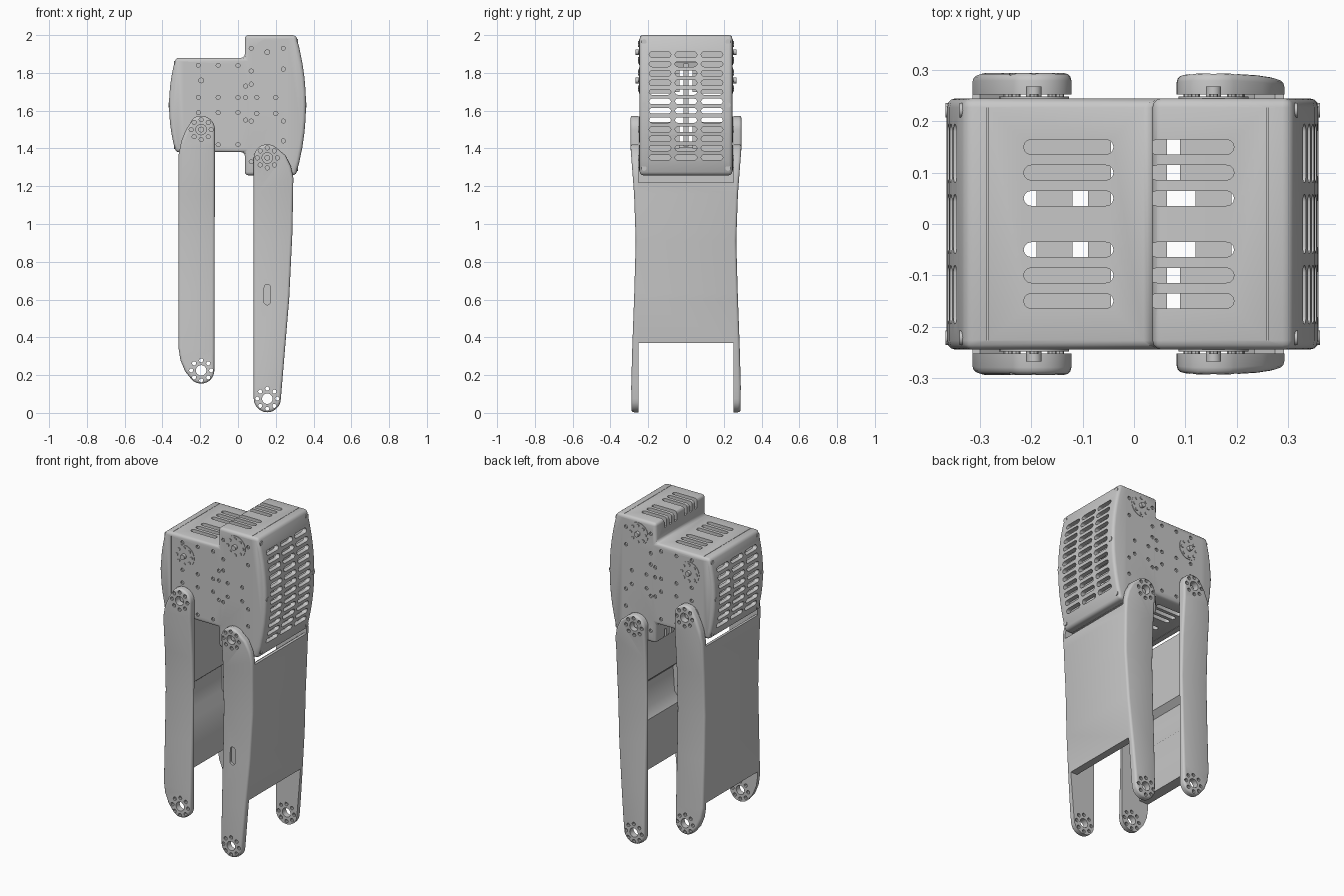
import bpy, bmesh, math

if "Cube" in bpy.data.objects:
    bpy.data.objects.remove(bpy.data.objects["Cube"], do_unlink=True)

GREY = (0.57, 0.57, 0.57, 1)
grey = bpy.data.materials.new("plain grey")
grey.use_nodes = True
grey.diffuse_color = GREY
grey.node_tree.nodes["Principled BSDF"].inputs["Base Color"].default_value = GREY


def prisms(name, items):
    """Object made of prisms: (outline, axis, start, end)."""
    bm = bmesh.new()
    for outline, axis, a, b in items:
        def place(u, v, w):
            return {"x": (w, u, v), "y": (u, w, v), "z": (u, v, w)}[axis]
        low = [bm.verts.new(place(u, v, a)) for u, v in outline]
        high = [bm.verts.new(place(u, v, b)) for u, v in outline]
        bm.faces.new(low)
        bm.faces.new(high[::-1])
        n = len(low)
        for i in range(n):
            bm.faces.new((low[i], high[i], high[(i + 1) % n], low[(i + 1) % n]))
    bmesh.ops.recalc_face_normals(bm, faces=bm.faces)
    mesh = bpy.data.meshes.new(name)
    bm.to_mesh(mesh)
    bm.free()
    mesh.materials.append(grey)
    obj = bpy.data.objects.new(name, mesh)
    bpy.context.collection.objects.link(obj)
    return obj


def apply_all(obj):
    graph = bpy.context.evaluated_depsgraph_get()
    obj.data = bpy.data.meshes.new_from_object(obj.evaluated_get(graph))
    obj.modifiers.clear()


def cut(obj, items):
    cutter = prisms("cutter", items)
    mod = obj.modifiers.new("cut", "BOOLEAN")
    mod.operation, mod.solver, mod.object = "DIFFERENCE", "EXACT", cutter
    apply_all(obj)
    bpy.data.objects.remove(cutter, do_unlink=True)


def bevel(obj, width):
    mod = obj.modifiers.new("round", "BEVEL")
    mod.width, mod.segments = width, 3
    mod.limit_method, mod.angle_limit = "ANGLE", math.radians(40)
    apply_all(obj)


def smooth(obj):
    bpy.ops.object.select_all(action="DESELECT")
    obj.select_set(True)
    bpy.context.view_layer.objects.active = obj
    bpy.ops.object.shade_smooth_by_angle(angle=math.radians(35))


def arc(x, z, r, start, end, n=10):
    angles = [math.radians(start + (end - start) * i / n) for i in range(n + 1)]
    return [(x + r * math.cos(t), z + r * math.sin(t)) for t in angles]


def circle(x, z, r, n=16):
    return arc(x, z, r, 0, 360 - 360 / n, n - 1)


def rect(x0, x1, z0, z1):
    return [(x0, z0), (x1, z0), (x1, z1), (x0, z1)]


def stadium(u0, u1, v, r=0.0145):
    return arc(u0 + r, v, r, 90, 270, 6) + arc(u1 - r, v, r, -90, 90, 6)


def ring(x, z, r, count=8):
    return [(x + r * math.cos(math.tau * i / count), z + r * math.sin(math.tau * i / count))
            for i in range(count)]


# Hollow stepped body with bulging ends
def right_end(z):
    return 0.36 - 0.05 * ((z - 1.63) / 0.36) ** 2


def left_end(z):
    return -0.365 + 0.035 * ((z - 1.63) / 0.25) ** 2


def body_outline(t):
    steps = [i / 10 for i in range(11)]
    right = [1.258 + t + (0.742 - 2 * t) * s for s in steps]
    left = [1.88 - t - (0.5 - 2 * t) * s for s in steps]
    return ([(0.036 + t, 1.38 + t), (0.036 + t, 1.258 + t)]
            + [(right_end(z) - t, z) for z in right]
            + [(0.036 + t, 2 - t), (0.036 + t, 1.88 - t)]
            + [(left_end(z) + t, z) for z in left])


body = prisms("body_shell", [(body_outline(0), "y", -0.245, 0.245)])
bevel(body, 0.018)
cut(body, [(body_outline(0.028), "y", -0.217, 0.217)])

# Vent slots in the ends, top and underside
vents = []
for i in range(12):
    z = 1.352 + i * 0.0495
    for y0, y1 in ((-0.195, -0.08), (-0.058, 0.058), (0.08, 0.195)):
        vents.append((stadium(y0, y1, z), "x", 0.24, 0.5))
        if 1.43 < z < 1.83:
            vents.append((stadium(y0, y1, z), "x", -0.5, -0.24))
for y in (-0.15, -0.1, -0.05, 0.05, 0.1, 0.15):
    for x0, x1, levels in ((-0.215, -0.04, ((1.3, 1.45), (1.82, 1.95))),
                           (0.03, 0.195, ((1.2, 1.315), (1.945, 2.1)))):
        vents += [(stadium(x0, x1, y), "z", z0, z1) for z0, z1 in levels]
cut(body, vents)

# Screw holes on both faces, and the seams of the end caps
holes = [(x, z) for x in (-0.21, -0.105, 0) for z in (1.84, 1.67, 1.59)]
holes += [(x, z) for x in (0.1, 0.2) for z in (1.67, 1.585)]
holes += [(0.24, z) for z in (1.93, 1.82, 1.545, 1.44)]
holes += [(0.07, z) for z in (1.93, 1.81, 1.74, 1.545, 1.33)]
holes += [(0.04, z) for z in (1.73, 1.67, 1.55)] + [(0, 1.42), (-0.105, 1.42)]
marks = []
for y0, y1 in ((-0.3, -0.233), (0.233, 0.3)):
    marks += [(circle(x, z, 0.011, 10), "y", y0, y1) for x, z in holes]
for x, low, high in ((-0.285, 1.38, 1.88), (0.26, 1.258, 2.0)):
    seam = (x - 0.001, x + 0.001)
    for y0, y1 in ((-0.3, -0.242), (0.242, 0.3)):
        marks.append((rect(*seam, low + 0.02, high - 0.02), "y", y0, y1))
    for z0, z1 in ((low - 0.05, low + 0.003), (high - 0.003, high + 0.05)):
        marks.append((rect(*seam, -0.228, 0.228), "z", z0, z1))
cut(body, marks)
smooth(body)

# Corner screws on the end caps
screws = []
for y in (-0.222, 0.222):
    for z in (1.295, 1.63, 1.965):
        x = right_end(z)
        screws.append((circle(y, z, 0.014, 12), "x", x - 0.02, x + 0.002))
    for z in (1.41, 1.63, 1.85):
        x = left_end(z)
        screws.append((circle(y, z, 0.014, 12), "x", x - 0.002, x + 0.02))
smooth(prisms("end_cap_screws", screws))

# Motors inside the body, with inner brackets and a central mounting bar
motors = []
for side in (-1, 1):
    for x0, x1, z0, z1 in ((-0.26, -0.045, 1.69, 1.835), (-0.26, -0.045, 1.425, 1.54),
                           (0.09, 0.225, 1.69, 1.96), (0.09, 0.225, 1.3, 1.54)):
        motors.append((rect(x0, x1, z0, z1), "y", side * 0.075, side * 0.215))
    for x0, x1, z0, z1 in ((-0.19, -0.12, 1.43, 1.53), (-0.09, -0.045, 1.7, 1.82),
                           (0.12, 0.19, 1.7, 1.8), (0.12, 0.19, 1.4, 1.53)):
        motors.append((rect(x0, x1, z0, z1), "y", side * 0.035, side * 0.074))
motors.append((rect(-0.11, -0.09, 1.41, 1.85), "y", -0.012, 0.012))
prisms("motors", motors)

# Motor horns on both faces: disc, stud ring and hub
UPPER_JOINTS = ((-0.195, 1.76), (0.155, 1.91))
LEG_JOINTS = ((-0.195, 1.5), (0.155, 1.35))
discs, studs = [], []
for side in (-1, 1):
    for x, z in UPPER_JOINTS + LEG_JOINTS:
        discs.append((circle(x, z, 0.068, 24), "y", side * 0.24, side * 0.248))
        studs.append((circle(x, z, 0.015), "y", side * 0.24, side * 0.268))
    for x, z in UPPER_JOINTS:
        for u, w in ring(x, z, 0.05):
            studs.append((circle(u, w, 0.009, 8), "y", side * 0.24, side * 0.253))
smooth(prisms("motor_horns", discs))
smooth(prisms("horn_studs", studs))

# Legs: two waisted arms joined by a web on the outer side
HALF_WIDTHS = [(-0.1, 0.288), (0.14, 0.29), (0.33, 0.285), (0.63, 0.274), (0.91, 0.266),
               (1.16, 0.275), (1.41, 0.294), (1.7, 0.294)]


def half_width(z):
    for (z0, w0), (z1, w1) in zip(HALF_WIDTHS, HALF_WIDTHS[1:]):
        if z <= z1:
            return w0 + (w1 - w0) * (z - z0) / (z1 - z0)


def make_leg(name, outline, gap, joints, extra=()):
    leg = prisms(name, [(outline, "y", -0.28, 0.28)])
    bevel(leg, 0.014)
    bm = bmesh.new()
    bm.from_mesh(leg.data)
    for z, _ in HALF_WIDTHS[1:-1]:
        bmesh.ops.bisect_plane(bm, geom=bm.verts[:] + bm.edges[:] + bm.faces[:],
                               plane_co=(0, 0, z), plane_no=(0, 0, 1))
    for v in bm.verts:
        v.co.y *= half_width(v.co.z) / 0.28
    bm.to_mesh(leg.data)
    bm.free()
    cut(leg, [(gap, "y", -0.252, 0.252)])
    holes = list(extra)
    for x, z in joints:
        holes.append((circle(x, z, 0.028), "y", -0.4, 0.4))
        holes += [(circle(u, w, 0.011, 10), "y", -0.4, 0.4) for u, w in ring(x, z, 0.053)]
    cut(leg, holes)
    smooth(leg)


make_leg("right_leg",
         arc(-0.195, 1.5, 0.073, 0, 125)
         + [(-0.275, 1.5), (-0.3, 1.44), (-0.315, 1.365), (-0.315, 0.345),
            (-0.305, 0.28), (-0.28, 0.22)] + arc(-0.195, 0.225, 0.07, 225, 360),
         [(0.2, 1.9), (-0.6, 1.9), (-0.6, 1.34), (-0.3, 1.34), (-0.25, 1.3), (-0.25, 0.9),
          (-0.285, 0.87), (-0.285, 0.72), (-0.25, 0.67), (-0.25, 0.37), (-0.6, 0.37),
          (-0.6, -0.5), (0.2, -0.5)],
         ((-0.195, 1.5), (-0.195, 0.225)))

make_leg("left_leg",
         arc(0.155, 0.075, 0.072, 180, 360)
         + [(0.271, 0.605), (0.288, 0.955), (0.293, 1.245), (0.28, 1.305), (0.25, 1.365)]
         + arc(0.155, 1.35, 0.072, 50, 180),
         [(-0.2, 1.9), (0.6, 1.9), (0.6, 1.22), (0.275, 1.22), (0.235, 1.19), (0.235, 0.9),
          (0.265, 0.87), (0.255, 0.72), (0.215, 0.67), (0.205, 0.37), (0.6, 0.37),
          (0.6, -0.5), (-0.2, -0.5)],
         ((0.155, 1.35), (0.155, 0.075)),
         [(arc(0.155, 0.59, 0.018, 180, 360) + arc(0.155, 0.665, 0.016, 0, 180),
           "y", -0.4, -0.26)])
